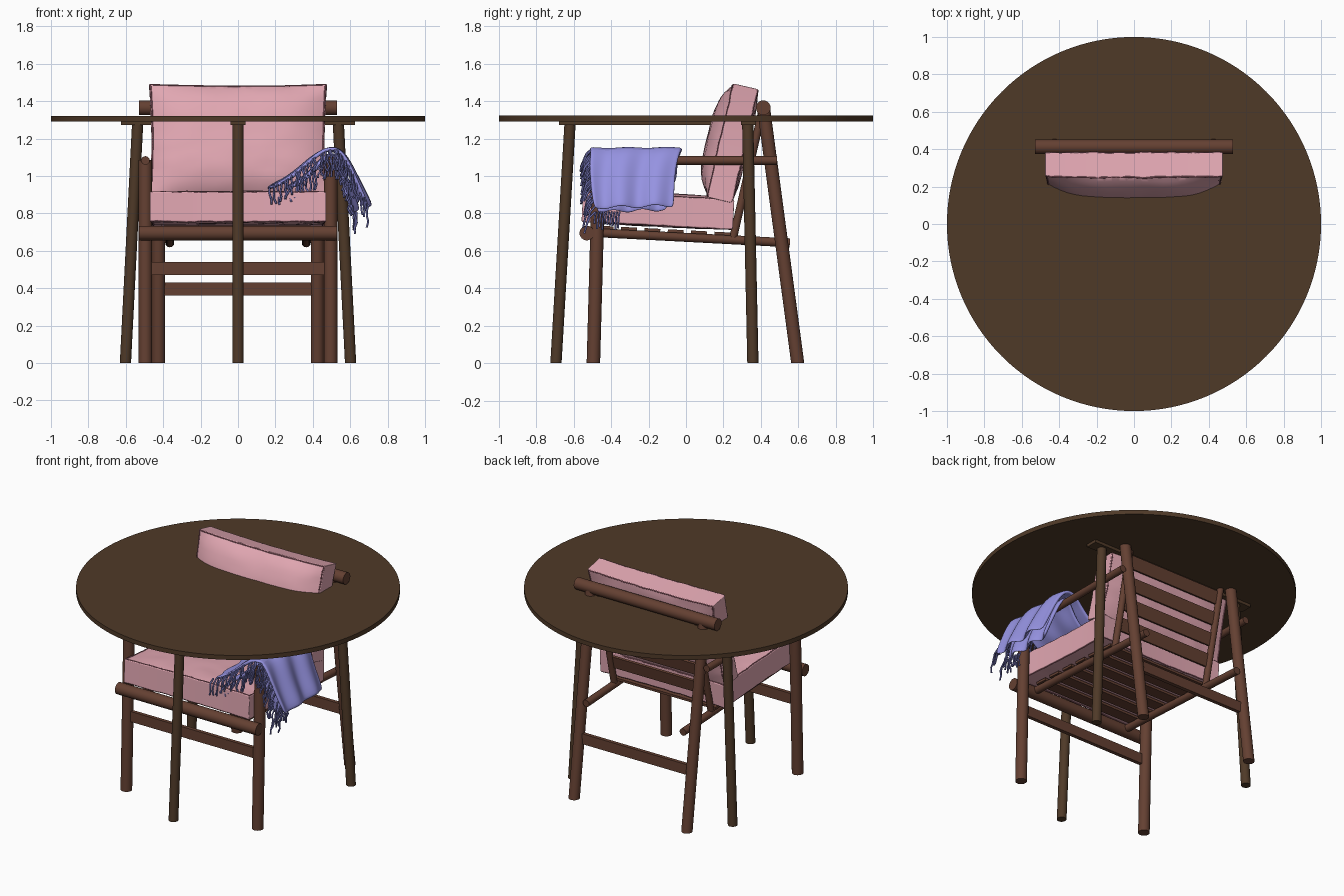
import bpy, bmesh, math, random
from mathutils import Matrix, Vector, noise

if "Cube" in bpy.data.objects:
    bpy.data.objects.remove(bpy.data.objects["Cube"])

random.seed(4)

def mat(name, rgb):
    m = bpy.data.materials.new(name)
    m.diffuse_color = [(c / 255) ** 2.2 for c in rgb] + [1]
    m.use_nodes = True
    m.node_tree.nodes["Principled BSDF"].inputs["Base Color"].default_value = m.diffuse_color
    return m

DARK = mat("dark_wood", (80, 60, 44))
WOOD = mat("red_wood", (100, 66, 53))
PINK = mat("pink_fabric", (224, 165, 176))
SEAM = mat("seam_thread", (150, 95, 107))
BLUE = mat("blue_wool", (148, 145, 224))
FRINGE = mat("blue_fringe", (105, 105, 165))

def finish(bm, name, material, smooth=True):
    me = bpy.data.meshes.new(name)
    bm.to_mesh(me)
    bm.free()
    ob = bpy.data.objects.new(name, me)
    bpy.context.collection.objects.link(ob)
    me.materials.append(material)
    if smooth:
        bpy.ops.object.select_all(action='DESELECT')
        ob.select_set(True)
        bpy.context.view_layer.objects.active = ob
        bpy.ops.object.shade_smooth_by_angle(angle=math.radians(40))
    return ob

def rod(name, a, b, r, material=WOOD, level_ends=False, r2=None):
    """Round bar from a to b; level_ends shears it so its ends stay horizontal."""
    a, b = Vector(a), Vector(b)
    d = b - a
    rot = Matrix.Identity(3) if level_ends else d.to_track_quat('Z', 'Y').to_matrix()
    m = Matrix((rot.col[0], rot.col[1], d)).transposed().to_4x4()
    m.translation = (a + b) / 2
    bm = bmesh.new()
    bmesh.ops.create_cone(bm, cap_ends=True, segments=32, radius1=r, radius2=r2 or r, depth=1, matrix=m)
    return finish(bm, name, material)

def box(name, loc, size, material=WOOD, tilt=0):
    bm = bmesh.new()
    m = Matrix.Translation(loc) @ Matrix.Rotation(tilt, 4, 'X') @ Matrix.Diagonal((*size, 1))
    bmesh.ops.create_cube(bm, size=1, matrix=m)
    return finish(bm, name, material, False)

def tubes(name, paths, r, material, cyclic=False):
    cu = bpy.data.curves.new(name, 'CURVE')
    cu.dimensions = '3D'
    cu.bevel_depth = r
    cu.bevel_resolution = 1
    cu.use_fill_caps = True
    for path in paths:
        s = cu.splines.new('POLY')
        s.points.add(len(path) - 1)
        for p, c in zip(s.points, path):
            p.co = (*c, 1)
        s.use_cyclic_u = cyclic
    cu.materials.append(material)
    ob = bpy.data.objects.new(name, cu)
    bpy.context.collection.objects.link(ob)

# Round table: thin top, T-shaped bearers, three splayed legs
bm = bmesh.new()
bmesh.ops.create_cone(bm, cap_ends=True, segments=128, radius1=1, radius2=1, depth=0.03,
                      matrix=Matrix.Translation((0, 0, 1.307)))
finish(bm, "table_top", DARK)
box("table_bearer_long", (0, -0.17, 1.282), (0.08, 1.02, 0.02), DARK)
box("table_bearer_cross", (0, 0.335, 1.282), (1.25, 0.08, 0.02), DARK)
for i in range(3):
    ang = math.radians(-90 + 120 * i)
    c, s = math.cos(ang), math.sin(ang)
    rod(f"table_leg_{i}", (0.695 * c, 0.695 * s + 0.01 * (i > 0), 0),
        (0.62 * c, 0.62 * s + 0.02 * (i > 0), 1.275), 0.03, DARK, True)

# Chair frame, mirrored left and right
for side, sx in (("left", -1), ("right", 1)):
    rod(f"front_leg_{side}", (sx * 0.495, -0.495, 0), (sx * 0.495, -0.465, 1.085), 0.036, level_ends=True)
    rod(f"back_leg_{side}", (sx * 0.425, 0.597, 0), (sx * 0.425, 0.415, 1.36), 0.035, level_ends=True)
    rod(f"armrest_{side}", (sx * 0.495, -0.51, 1.083), (sx * 0.495, 0.485, 1.083), 0.023)
    rod(f"seat_rail_{side}", (sx * 0.365, -0.53, 0.70), (sx * 0.365, 0.555, 0.643), 0.024)
    rod(f"back_post_{side}", (sx * 0.365, 0.25, 0.66), (sx * 0.365, 0.41, 1.36), 0.021)
rod("front_rail", (-0.53, -0.53, 0.695), (0.53, -0.53, 0.695), 0.039)
rod("top_rail", (-0.53, 0.413, 1.365), (0.53, 0.413, 1.365), 0.039)
box("front_stretcher", (0, -0.483, 0.505), (0.95, 0.025, 0.07))
box("back_stretcher", (0, 0.544, 0.395), (0.82, 0.025, 0.07))

# Slats of seat and back
for i in range(6):
    y = -0.43 + 0.125 * i
    box(f"seat_slat_{i}", (0, y, 0.73 - 0.0525 * (y + 0.53)), (0.78, 0.085, 0.016), WOOD, -0.052)
for i in range(4):
    z = 0.83 + 0.135 * i
    box(f"back_slat_{i}", (0, 0.25 + 0.2286 * (z - 0.66) - 0.005, z), (0.76, 0.016, 0.085), WOOD, -0.225)

# Padded cushions with a boxed edge and seams
def cushion(name, loc, tilt, hx, hy, edge, top, bottom):
    m = Matrix.Translation(loc) @ Matrix.Rotation(tilt, 4, 'X')
    def shape(u, v, w):
        puff = (1 - u ** 4) * (1 - v ** 4)
        t = edge + ((top if w > 0 else bottom) - edge) * puff
        p = Vector((hx * u * (0.975 + 0.025 * v * v), hy * v * (0.965 + 0.035 * u * u), w * t))
        n = noise.noise(Vector((u * 4, v * 4, w * 2 + hy * 20)))
        rim = 0.004 * math.sin(u * 23 + 5 * v) * max(abs(v) - 0.7, 0) + 0.004 * math.sin(v * 21 + 3 * u) * max(abs(u) - 0.7, 0)
        p.z += (n * 0.005 + rim) * w
        return m @ p
    bm = bmesh.new()
    bmesh.ops.create_cube(bm, size=2)
    bmesh.ops.subdivide_edges(bm, edges=bm.edges[:], cuts=23, use_grid_fill=True)
    for v in bm.verts:
        v.co = shape(*v.co)
    ob = finish(bm, name, PINK)
    bev = ob.modifiers.new("soft_edge", 'BEVEL')
    bev.width, bev.segments, bev.limit_method = 0.014, 3, 'ANGLE'
    bev.angle_limit = math.radians(50)
    ob.data.polygons.foreach_set("use_smooth", [True] * len(ob.data.polygons))
    k, n = 0.985, 40
    line = [-k + 2 * k * i / n for i in range(n)]
    ring = ([(a, -k) for a in line] + [(k, a) for a in line]
            + [(-a, k) for a in line] + [(-k, -a) for a in line])
    tubes(name + "_seam", [[shape(u, v, w) for u, v in ring] for w in (-1, 1)], 0.004, SEAM, True)

cushion("seat_cushion", (0, -0.15, 0.815), math.radians(-3), 0.472, 0.405, 0.078, 0.095, 0.085)
cushion("back_cushion", (0, 0.25, 1.175), math.radians(77), 0.475, 0.312, 0.065, 0.14, 0.085)

# Folded throw over the right armrest
def throw(name, profile, y0, y1, phase):
    bm = bmesh.new()
    ny, rows = 22, []
    for i, (x, z) in enumerate(profile):
        row = []
        e = abs(i / (len(profile) - 1) - 0.5) * 2
        for j in range(ny + 1):
            t = j / ny
            fold = (0.004 + 0.012 * e) * math.sin(t * 15 + phase + i * 0.35)
            y = y0 + (y1 - 0.05 * e - y0 - 0.02 * e) * t + 0.02 * e
            row.append(bm.verts.new((x + fold, y + 0.008 * math.sin(i * 1.7 + phase),
                                     z + fold * 0.5 + 0.012 * e * (t - 0.5))))
        rows.append(row)
    for a, b in zip(rows, rows[1:]):
        for j in range(ny):
            bm.faces.new((a[j], a[j + 1], b[j + 1], b[j]))
    ob = finish(bm, name, BLUE)
    so = ob.modifiers.new("thickness", 'SOLIDIFY')
    so.thickness, so.offset = 0.022, 0
    ob.modifiers.new("soft", 'SUBSURF').levels = 2
    ob.modifiers["soft"].render_levels = 2
    ob.data.polygons.foreach_set("use_smooth", [True] * len(ob.data.polygons))

OUTER = [(0.17, 0.94), (0.25, 0.975), (0.33, 1.035), (0.40, 1.10), (0.47, 1.145), (0.535, 1.145),
         (0.585, 1.07), (0.635, 0.96), (0.70, 0.83)]
INNER = [(0.27, 0.94), (0.36, 0.985), (0.43, 1.06), (0.475, 1.115), (0.525, 1.11),
         (0.56, 1.01), (0.60, 0.90), (0.63, 0.81)]
throw("throw_outer", OUTER, -0.52, -0.02, 0)
throw("throw_inner", INNER, -0.50, -0.06, 2)

# Tassels hanging from the front edge and the ends of the throw
def tassel(p, out, drop):
    path = []
    for k in range(5):
        s = k / 4
        path.append(Vector(p) + Vector((random.uniform(-0.008, 0.008), out * math.sqrt(s), -drop * s)))
    return path

paths = []
for prof, y, n in ((OUTER, -0.505, 5), (INNER, -0.485, 4)):
    for (x0, z0), (x1, z1) in zip(prof, prof[1:]):
        for k in range(n):
            t = (k + random.random()) / n
            paths.append(tassel((x0 + (x1 - x0) * t, y, z0 + (z1 - z0) * t - 0.003),
                                random.uniform(-0.06, -0.035), random.uniform(0.07, 0.12)))
for k in range(10):
    paths.append(tassel((0.625, -0.48 + 0.014 * k, 0.81), -0.01, random.uniform(0.06, 0.1)))
tubes("throw_fringe", paths, 0.0055, FRINGE)
